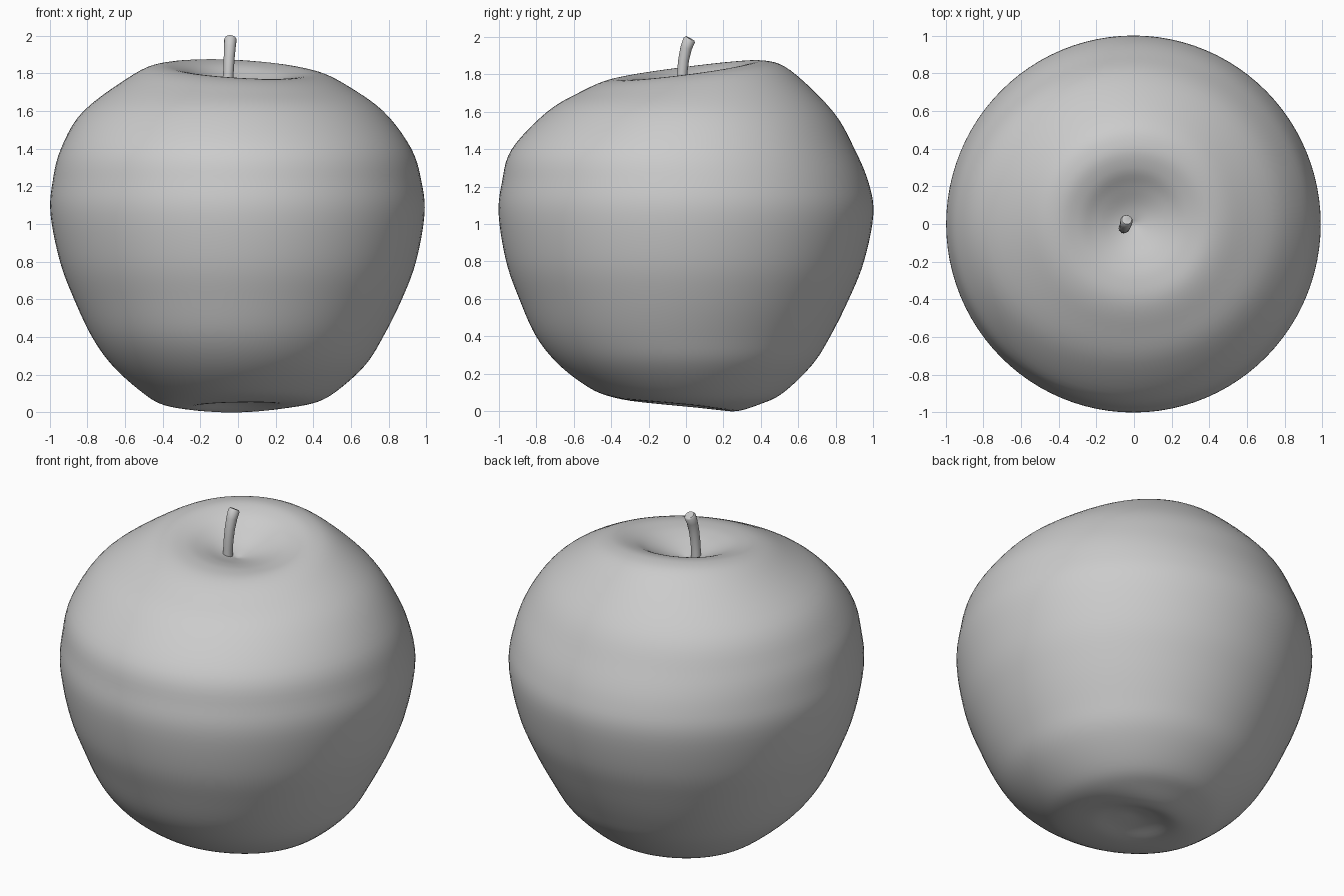
import bpy, bmesh, math
from mathutils import Vector

if "Cube" in bpy.data.objects:
    bpy.data.objects.remove(bpy.data.objects["Cube"])

SEG, SUB = 96, 5

# Apple profiles read in four directions: front, back, left, right
# bottom: radius, then four heights
bottom = [(0.0, .072, .072, .072, .072), (.12, .066, .045, .058, .058),
          (.25, .053, .0, .026, .036), (.4, .078, .04, .042, .05),
          (.52, .128, .10, .115, .11)]
# body: height, then four radii
body = [(.25, .68, .675, .668, .675), (.4, .80, .77, .775, .77), (.6, .89, .87, .87, .87),
        (.8, .96, .95, .945, .945), (1.05, 1, 1, .995, .99), (1.22, .983, .975, .985, .975),
        (1.4, .93, .90, .94, .92), (1.6, .74, .785, .82, .77)]
# top: radius, then four heights
top = [(.56, 1.706, 1.818, 1.787, 1.742), (.42, 1.765, 1.87, 1.838, 1.795),
       (.3, 1.776, 1.848, 1.822, 1.785), (.2, 1.762, 1.79, 1.78, 1.758),
       (.1, 1.733, 1.737, 1.735, 1.73), (0.0, 1.705, 1.705, 1.705, 1.705)]


def around(v, a):
    """Blend front/back/left/right values smoothly at angle a."""
    f, b, l, r = v
    mean, c2 = (f + b + l + r) / 4, (l + r - f - b) / 4
    return mean + (r - l) / 2 * math.cos(a) + (b - f) / 2 * math.sin(a) + c2 * math.cos(2 * a)


def spline(pts):
    """Catmull-Rom curve through the profile points."""
    p = [2 * pts[0] - pts[1]] + pts + [2 * pts[-1] - pts[-2]]
    p[0] = Vector((-pts[1].x, pts[1].y))
    out = []
    for i in range(1, len(p) - 2):
        for k in range(SUB):
            t = k / SUB
            a, b, c, d = p[i - 1:i + 3]
            out.append(0.5 * (2 * b + (c - a) * t + (2 * a - 5 * b + 4 * c - d) * t * t
                              + (3 * b - a - 3 * c + d) * t ** 3))
    return out + [pts[-1]]


def add_object(name, bm):
    bmesh.ops.recalc_face_normals(bm, faces=bm.faces)
    mesh = bpy.data.meshes.new(name)
    bm.to_mesh(mesh)
    bm.free()
    ob = bpy.data.objects.new(name, mesh)
    bpy.context.collection.objects.link(ob)
    return ob


# Apple body
bm = bmesh.new()
columns = []
for s in range(SEG):
    a = 2 * math.pi * s / SEG
    pts = [Vector((q[0], around(q[1:], a))) for q in bottom]
    pts += [Vector((around(q[1:], a), q[0])) for q in body]
    pts += [Vector((q[0], around(q[1:], a))) for q in top]
    columns.append([(p.x * math.cos(a), p.x * math.sin(a), p.y) for p in spline(pts)])
low, high = bm.verts.new(columns[0][0]), bm.verts.new(columns[0][-1])
cols = [[bm.verts.new(p) for p in c[1:-1]] for c in columns]
for s in range(SEG):
    c, d = cols[s], cols[(s + 1) % SEG]
    bm.faces.new((low, d[0], c[0]))
    bm.faces.new((high, c[-1], d[-1]))
    for i in range(len(c) - 1):
        bm.faces.new((c[i], d[i], d[i + 1], c[i + 1]))
apple = add_object("apple_body", bm)
for p in apple.data.polygons:
    p.use_smooth = True

# Stem: bent tube, slightly wider at the tip
path = [((-.055, -.022, 1.68), .028), ((-.053, -.022, 1.76), .027), ((-.050, -.019, 1.82), .028),
        ((-.047, -.012, 1.88), .029), ((-.043, .001, 1.94), .031), ((-.040, .017, 1.981), .033),
        ((-.039, .022, 1.990), .026)]
bm = bmesh.new()
rings = []
for i, (p, r) in enumerate(path):
    t = (Vector(path[min(i + 1, 6)][0]) - Vector(path[max(i - 1, 0)][0])).normalized()
    u = Vector((1, 0, 0)).cross(t).normalized()
    w = t.cross(u)
    rings.append([bm.verts.new(Vector(p) + r * (u * math.cos(k * math.pi / 10) + w * math.sin(k * math.pi / 10)))
                  for k in range(20)])
for a, b in zip(rings, rings[1:]):
    for k in range(20):
        n = (k + 1) % 20
        bm.faces.new((a[k], a[n], b[n], b[k]))
bm.faces.new(rings[0])
bm.faces.new(rings[-1])
stem = add_object("stem", bm)
bpy.context.view_layer.objects.active = stem
stem.select_set(True)
bpy.ops.object.shade_smooth_by_angle(angle=math.radians(50))
